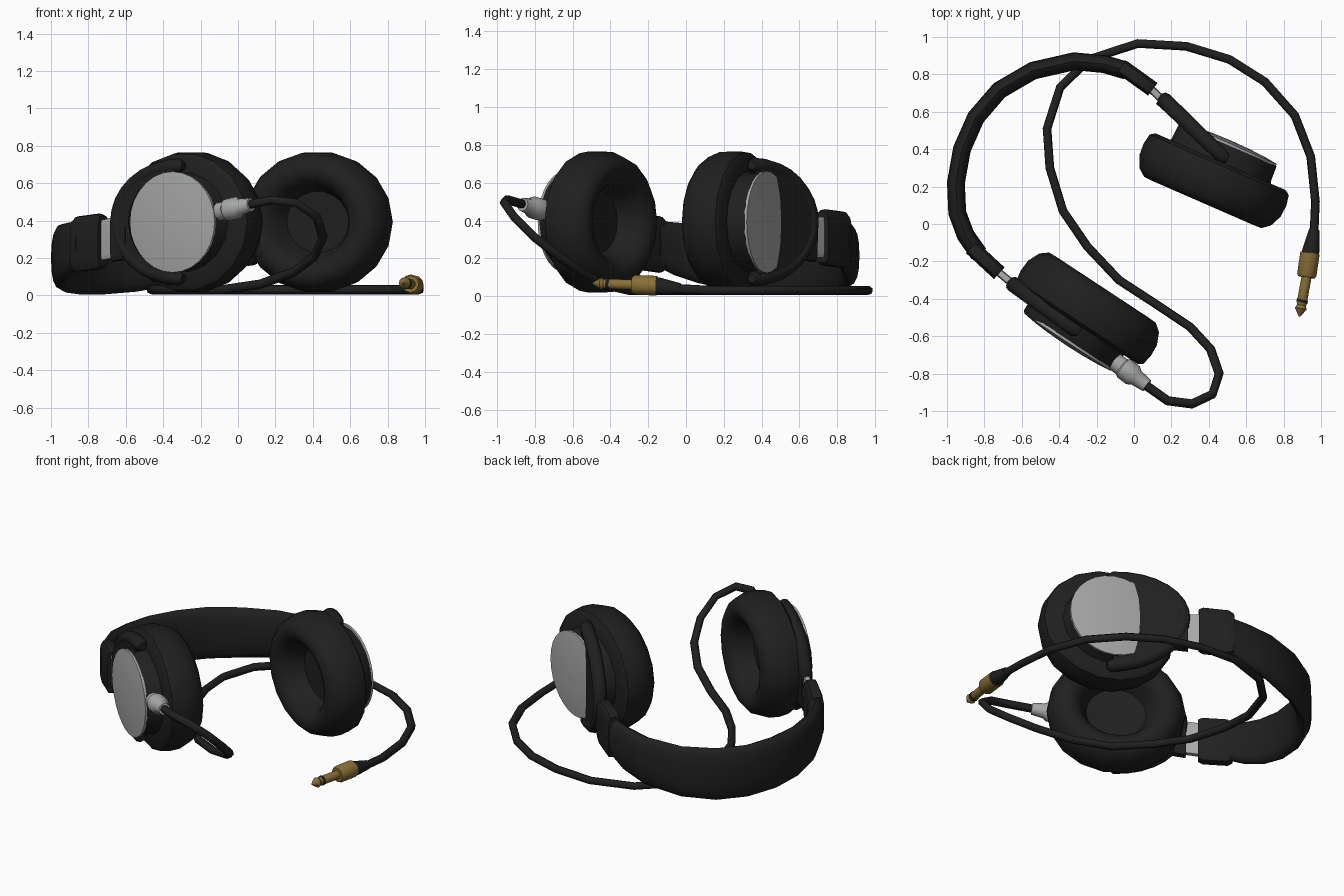
import bpy, bmesh, math
from mathutils import Vector

cube = bpy.data.objects.get("Cube")
if cube:
    bpy.data.objects.remove(cube)

UP = Vector((0, 0, 1))
built = []


def material(name, rgb):
    m = bpy.data.materials.new(name)
    m.use_nodes = True
    m.diffuse_color = (*rgb, 1)
    m.node_tree.nodes["Principled BSDF"].inputs["Base Color"].default_value = (*rgb, 1)
    return m


BLACK = material("soft_black", (0.014, 0.014, 0.014))
SILVER = material("satin_silver", (0.38, 0.39, 0.38))
GOLD = material("brass_gold", (0.25, 0.16, 0.037))


def loft(name, rings, mat):
    """Skin a row of equal rings and cap both ends."""
    bm = bmesh.new()
    loops = [[bm.verts.new(p) for p in ring] for ring in rings]
    count = len(loops[0])
    for a, b in zip(loops, loops[1:]):
        for i in range(count):
            j = (i + 1) % count
            bm.faces.new((a[i], a[j], b[j], b[i]))
    bm.faces.new(loops[0])
    bm.faces.new(loops[-1])
    bmesh.ops.recalc_face_normals(bm, faces=bm.faces)
    mesh = bpy.data.meshes.new(name)
    bm.to_mesh(mesh)
    bm.free()
    mesh.materials.append(mat)
    obj = bpy.data.objects.new(name, mesh)
    bpy.context.collection.objects.link(obj)
    built.append(obj)


def circle(n):
    return [(math.cos(math.tau * i / n), math.sin(math.tau * i / n)) for i in range(n)]


def turned(name, start, end, profile, mat, sides=12):
    """Round part along an axis; profile holds (fraction, radius)."""
    start, end = Vector(start), Vector(end)
    axis = end - start
    side = axis.cross(UP).normalized()
    top = side.cross(axis).normalized()
    loft(name, [[start + axis * f + (side * c + top * s) * r for c, s in circle(sides)]
                for f, r in profile], mat)


def ribbon(name, path, half_thick, half_high, mat, power=0.6, sides=16):
    """Upright strap with a rounded section along a path."""
    path = [Vector(p) for p in path]
    if not isinstance(half_high, list):
        half_high = [half_high] * len(path)
    rings = []
    for i, p in enumerate(path):
        along = path[min(i + 1, len(path) - 1)] - path[max(i - 1, 0)]
        along.z = 0
        side = along.cross(UP).normalized()
        rings.append([p + side * math.copysign(abs(c) ** power, c) * half_thick
                      + UP * math.copysign(abs(s) ** power, s) * half_high[i]
                      for c, s in circle(sides)])
    loft(name, rings, mat)


# Ear cups: pad, housing, cap, fork and slider
PAD = [(0.05, 0.15), (0.44, 0.148), (0.5, 0.1), (0.55, 0.05), (0.63, 0.015), (0.72, 0),
       (0.83, 0.002), (0.93, 0.035), (1, 0.1), (1.01, 0.165), (0.985, 0.222), (0.92, 0.24),
       (0.6, 0.24)]
HOUSING = [(0.74, 0.22), (0.7, 0.25), (0.69, 0.335), (0.66, 0.348)]
CAP = [(0.27, 0.335), (0.27, 0.349), (0.2, 0.358), (0.1, 0.364), (0.01, 0.366)]


def ear_cup(label, origin, along, base_depth, sleeve_end):
    t = Vector((*along, 0)).normalized()
    out = t.cross(UP)
    if label == "left":
        out = -out
    origin = Vector((*origin, 0.392))

    def at(a, z, h):
        return origin + t * a + UP * z + out * h

    def oval(s, h):
        return [at(0.412 * s * c, 0.375 * s * d, h) for c, d in circle(18)]

    loft(label + "_ear_pad", [oval(s, h) for s, h in PAD], BLACK)
    loft(label + "_cup_housing", [oval(s, h) for s, h in HOUSING], BLACK)
    loft(label + "_cup_cap", [[at(0.01 + r * c, r * d, h) for c, d in circle(28)]
                              for r, h in CAP], SILVER)

    # Fork arms curve around the cap from the slider to the pivots
    rings = []
    steps = 16
    for i in range(-1, steps + 2):
        k = min(max(i, 0), steps)
        ang = math.pi * k / steps
        reach = math.sin(ang)
        shrink = 0.55 if i != k else 1
        push = 0.03 if i != k else 0
        h = 0.27 + (base_depth - 0.27) * reach
        rad = Vector((-math.sin(ang), math.cos(ang)))
        rings.append([at(rad.x * (0.405 + 0.04 * c * shrink) + push,
                         rad.y * (0.30 + 0.04 * c * shrink), h + 0.043 * s * shrink)
                      for c, s in circle(10)])
    loft(label + "_fork", rings, BLACK)

    # Solid web between the fork arms
    half = [(math.sin(math.pi * i / 12), math.cos(math.pi * i / 12)) for i in range(13)]
    loft(label + "_fork_web",
         [[at(-0.4 * s, 0.3 * c, 0.27 + (base_depth - 0.27) * s + lift) for s, c in half]
          for lift in (-0.035, 0.035)], BLACK)

    base = at(-0.43, -0.085, base_depth)
    inner = at(-0.33, -0.07, 0.27 + (base_depth - 0.27) * 0.8)
    ribbon(label + "_fork_hub", [base, inner], 0.036, 0.128, BLACK, 0.5)
    ribbon(label + "_slider", [sleeve_end, base.lerp(inner, 0.3)], 0.021, 0.11, SILVER, 0.35)


ear_cup("right", (-0.167, -0.339), (0.835, -0.55), 0.25, (-0.75, -0.235, 0.29))
ear_cup("left", (0.367, 0.113), (0.917, -0.4), 0.42, (0.07, 0.742, 0.31))

# Headband and its end sleeves
ribbon("headband", [(-0.83, -0.16, 0.28), (-0.9, -0.06, 0.25), (-0.945, 0.06, 0.225),
                    (-0.952, 0.22, 0.2), (-0.92, 0.4, 0.185), (-0.845, 0.57, 0.175),
                    (-0.72, 0.715, 0.175), (-0.54, 0.82, 0.185), (-0.32, 0.87, 0.215),
                    (-0.16, 0.855, 0.25), (-0.04, 0.82, 0.29)],
       0.048, [0.12, 0.14, 0.155, 0.165, 0.17, 0.17, 0.17, 0.165, 0.155, 0.14, 0.12], BLACK, 0.85)
ribbon("right_sleeve", [(-0.87, -0.125, 0.27), (-0.85, -0.143, 0.273), (-0.74, -0.245, 0.288),
                        (-0.72, -0.263, 0.29)], 0.042, [0.13, 0.15, 0.15, 0.135], BLACK, 0.45)
ribbon("left_sleeve", [(-0.07, 0.84, 0.295), (-0.045, 0.825, 0.298), (0.08, 0.735, 0.31),
                       (0.1, 0.72, 0.312)], 0.042, [0.13, 0.15, 0.15, 0.135], BLACK, 0.45)

# Cable, rising from the floor to the cup connector
ROUTE = [(0.06, -0.86, 0.485), (0.18, -0.945, 0.51), (0.31, -0.962, 0.495), (0.42, -0.91, 0.42),
         (0.455, -0.8, 0.31), (0.41, -0.67, 0.21), (0.3, -0.55, 0.125), (0.12, -0.43, 0.06),
         (-0.08, -0.3, 0.03), (-0.25, -0.12, 0.03), (-0.38, 0.07, 0.03), (-0.45, 0.3, 0.03),
         (-0.465, 0.51, 0.03), (-0.395, 0.73, 0.03), (-0.24, 0.88, 0.03), (0.02, 0.965, 0.03),
         (0.28, 0.95, 0.03), (0.51, 0.88, 0.03), (0.7, 0.76, 0.03), (0.86, 0.58, 0.03),
         (0.945, 0.36, 0.03), (0.97, 0.12, 0.03), (0.962, -0.06, 0.04)]
curve = bpy.data.curves.new("cable", "CURVE")
curve.dimensions = "3D"
curve.bevel_depth = 0.025
curve.bevel_resolution = 1
curve.use_fill_caps = True
spline = curve.splines.new("POLY")
spline.points.add(len(ROUTE) - 1)
for point, co in zip(spline.points, ROUTE):
    point.co = (*co, 1)
spline.use_smooth = True
curve.materials.append(BLACK)
bpy.context.collection.objects.link(bpy.data.objects.new("cable", curve))

# Connector on the right cup
turned("connector_collar", (-0.16, -0.69, 0.435), (-0.09, -0.745, 0.45),
       [(0, 0.046), (1, 0.046)], GOLD)
turned("connector_body", (-0.1, -0.737, 0.448), (0.07, -0.865, 0.485),
       [(0, 0.05), (0.22, 0.05), (0.26, 0.06), (0.56, 0.06), (0.66, 0.045), (1, 0.036)], SILVER)

# Jack plug lying at the cable end
turned("plug_strain_relief", (0.964, -0.03, 0.04), (0.941, -0.17, 0.055),
       [(0, 0.028), (0.8, 0.046), (1, 0.046)], BLACK)
turned("plug_barrel", (0.941, -0.155, 0.055), (0.922, -0.285, 0.06),
       [(0, 0.052), (0.9, 0.052), (1, 0.044)], GOLD)
turned("plug_pin", (0.923, -0.28, 0.06), (0.884, -0.495, 0.067),
       [(0, 0.027), (0.68, 0.027), (0.72, 0.024), (0.8, 0.032), (1, 0.004)], GOLD)
turned("plug_ring", (0.901, -0.405, 0.064), (0.897, -0.42, 0.0645),
       [(0, 0.03), (1, 0.03)], BLACK)

# Smooth shading with crisp edges
bpy.ops.object.select_all(action="DESELECT")
for obj in built:
    obj.select_set(True)
bpy.context.view_layer.objects.active = built[0]
bpy.ops.object.shade_smooth_by_angle(angle=math.radians(42))
